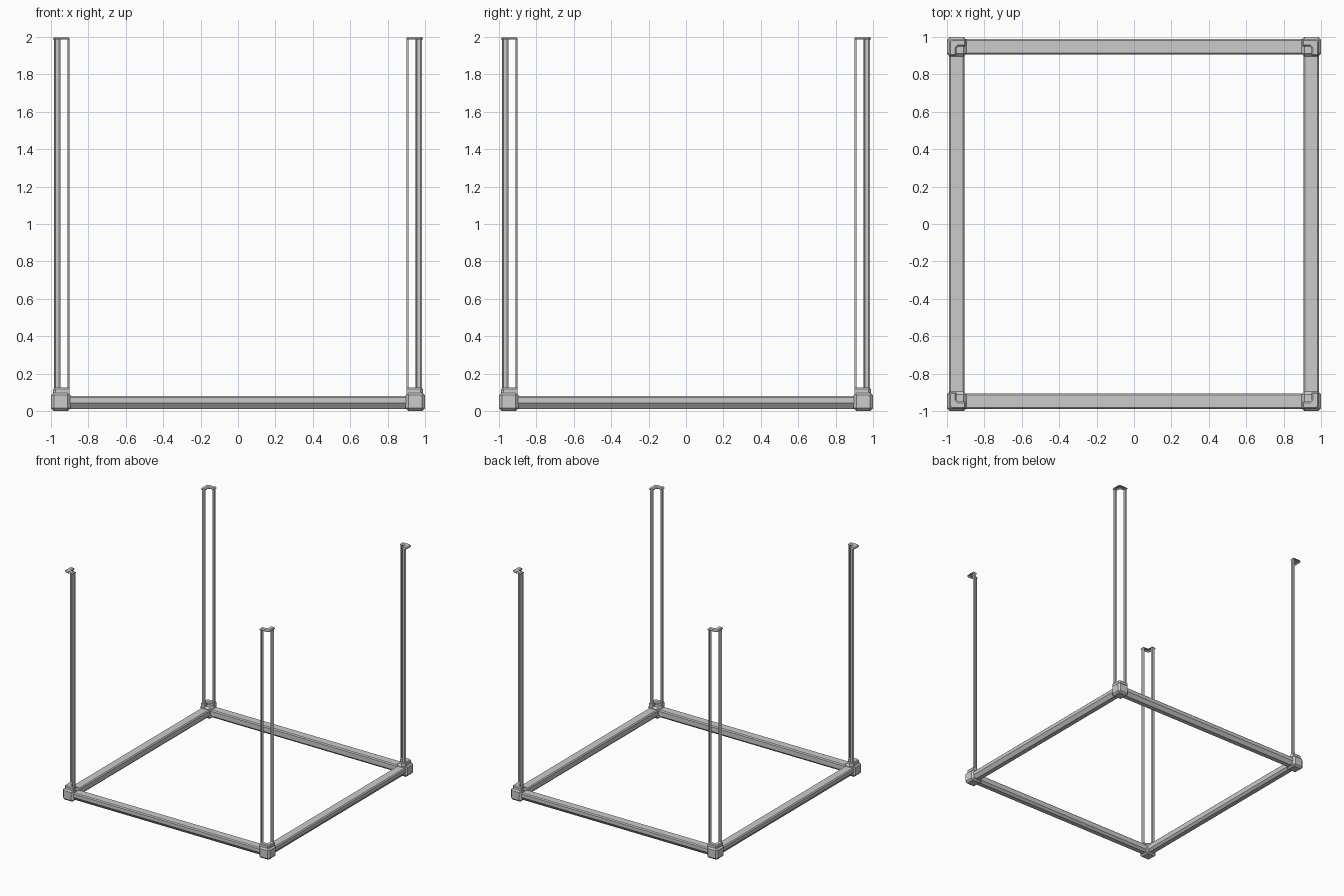
import bpy, bmesh
from math import radians
from mathutils import Matrix

if "Cube" in bpy.data.objects:
    bpy.data.objects.remove(bpy.data.objects["Cube"])


def make_part(name, build):
    # one part repeated at the four quarter turns
    bm = bmesh.new()
    build(bm)
    mesh = bpy.data.meshes.new(name)
    bm.to_mesh(mesh)
    bm.free()
    for i in range(4):
        ob = bpy.data.objects.new(f"{name}_{i + 1}", mesh)
        ob.matrix_world = Matrix.Rotation(radians(90 * i), 4, 'Z')
        bpy.context.collection.objects.link(ob)


def loft(bm, rings, closed=True, caps=(True, True)):
    rows = [[bm.verts.new(p) for p in r] for r in rings]
    n = len(rows[0])
    for a, b in zip(rows, rows[1:]):
        for i in range(n if closed else n - 1):
            j = (i + 1) % n
            bm.faces.new((a[i], a[j], b[j], b[i]))
    if caps[0]:
        bm.faces.new(rows[0][::-1])
    if caps[1]:
        bm.faces.new(rows[-1])
    bmesh.ops.recalc_face_normals(bm, faces=bm.faces)


def angle_profile(z, inset=0.0):
    # L outline with its outer corner at +x +y
    o, i, e = 0.988 - inset, 0.95 + inset, 0.9 + inset
    c = 0.012
    return [(e, o, z), (e, i, z), (i - c, i, z), (i, i - c, z),
            (i, e, z), (o, e, z), (o, o - c, z), (o - c, o, z)]


# bottom beams: box with a wide lower outer chamfer
def beam(bm):
    prof = [(0.915, 0.08), (0.98, 0.08), (0.988, 0.072), (0.988, 0.042),
            (0.965, 0.012), (0.925, 0.012), (0.907, 0.03), (0.907, 0.072)]
    loft(bm, [[(x, y, z) for y, z in prof] for x in (-0.91, 0.91)])


# corner blocks: tapered towards the beams
def corner(bm):
    bmesh.ops.create_cube(bm, size=1)
    for v in bm.verts:
        v.co = (0.948 + v.co.x * 0.104, 0.948 + v.co.y * 0.104, 0.05 + v.co.z * 0.1)
    bmesh.ops.bevel(bm, geom=list(bm.edges), offset=0.015, segments=1,
                    affect='EDGES', profile=0.5)


# collar where the post enters the corner block
def collar(bm):
    loft(bm, [angle_profile(0.09), angle_profile(0.118), angle_profile(0.125, 0.006)])


# open posts: two slim chamfered strips each
def post(bm):
    strip = [(0.985, 0.911), (0.977, 0.901), (0.957, 0.901), (0.95, 0.911)]
    for swap in (False, True):
        pts = [(b, a) if swap else (a, b) for a, b in strip]
        loft(bm, [[(x, y, z) for x, y in pts] for z in (0.11, 1.99)],
             closed=False, caps=(False, False))


# angled top caps
def cap(bm):
    loft(bm, [angle_profile(1.986), angle_profile(1.992), angle_profile(2.0, 0.006)],
         caps=(False, True))


make_part("bottom_beam", beam)
make_part("corner_block", corner)
make_part("post_collar", collar)
make_part("post_strips", post)
make_part("post_cap", cap)
